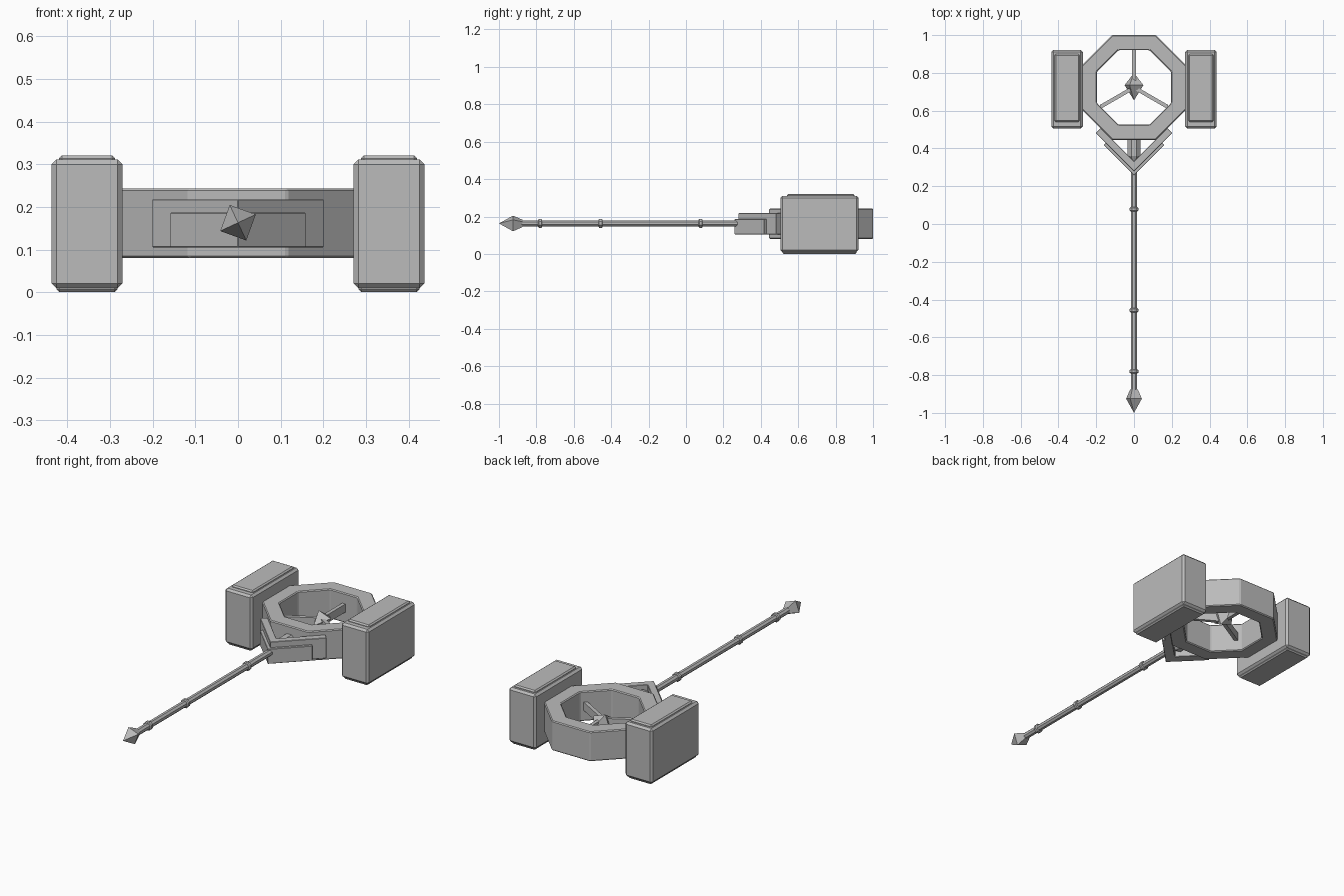
import bpy
import bmesh
import math
from mathutils import Matrix, Vector

cube = bpy.data.objects.get("Cube")
if cube:
    bpy.data.objects.remove(cube, do_unlink=True)

grey = bpy.data.materials.new("stone grey")
grey.use_nodes = True
grey.diffuse_color = (0.5, 0.5, 0.5, 1)
grey.node_tree.nodes["Principled BSDF"].inputs["Base Color"].default_value = (0.5, 0.5, 0.5, 1)

AXIS_Z = 0.163   # height of the handle line
RING_Y = 0.723   # centre of the octagonal head


def finish(name, bm, bevel=0):
    bmesh.ops.recalc_face_normals(bm, faces=bm.faces)
    mesh = bpy.data.meshes.new(name)
    bm.to_mesh(mesh)
    bm.free()
    mesh.materials.append(grey)
    obj = bpy.data.objects.new(name, mesh)
    bpy.context.collection.objects.link(obj)
    if bevel:
        mod = obj.modifiers.new("edge", "BEVEL")
        mod.width = bevel
        mod.segments = 1
    return obj


def box(name, low, high, bevel=0):
    low, high = Vector(low), Vector(high)
    bm = bmesh.new()
    bmesh.ops.create_cube(bm, size=1)
    bmesh.ops.scale(bm, vec=high - low, verts=bm.verts)
    bmesh.ops.translate(bm, vec=(low + high) / 2, verts=bm.verts)
    return finish(name, bm, bevel)


def prism(name, outline, z0, z1, bevel=0):
    bm = bmesh.new()
    face = bm.faces.new([bm.verts.new((x, y, z0)) for x, y in outline])
    top = bmesh.ops.extrude_face_region(bm, geom=[face])["geom"]
    verts = [v for v in top if isinstance(v, bmesh.types.BMVert)]
    bmesh.ops.translate(bm, vec=(0, 0, z1 - z0), verts=verts)
    return finish(name, bm, bevel)


def lathe(name, profile, sides, turn=0):
    """Closed faceted solid along y from (y, radius) pairs."""
    bm = bmesh.new()
    rings = []
    for y, r in profile:
        angles = [turn + math.tau * i / sides for i in range(sides)]
        rings.append([bm.verts.new((r * math.cos(a), y, AXIS_Z + r * math.sin(a))) for a in angles])
    for a, b in zip(rings, rings[1:]):
        for i in range(sides):
            j = (i + 1) % sides
            bm.faces.new((a[i], a[j], b[j], b[i]))
    bm.faces.new(rings[0])
    bm.faces.new(rings[-1])
    bmesh.ops.remove_doubles(bm, verts=bm.verts, dist=0.0005)
    return finish(name, bm)


# Octagonal ring of the head
bm = bmesh.new()
loops = []
for apothem, z in ((0.278, 0.08), (0.278, 0.243), (0.197, 0.243), (0.197, 0.08)):
    r = apothem / math.cos(math.pi / 8)
    angles = [math.pi / 8 + math.tau * i / 8 for i in range(8)]
    loops.append([bm.verts.new((r * math.cos(a), RING_Y + r * math.sin(a), z)) for a in angles])
for k in range(4):
    a, b = loops[k], loops[(k + 1) % 4]
    for i in range(8):
        j = (i + 1) % 8
        bm.faces.new((a[i], a[j], b[j], b[i]))
finish("head_ring", bm, 0.005)

# Striking blocks with raised plates above and below
for side, s in (("left", 1), ("right", -1)):
    cx = s * 0.354
    box(side + "_block", (cx - 0.083, 0.505, 0.01), (cx + 0.083, 0.922, 0.311), 0.011)
    box(side + "_block_cap", (cx - 0.066, 0.54, 0.29), (cx + 0.066, 0.9, 0.321), 0.007)
    box(side + "_block_base", (cx - 0.072, 0.516, 0), (cx + 0.072, 0.911, 0.03), 0.007)


# Layered V bracket joining the handle to the ring
def chevron(name, tip, reach, depth, z1):
    """Right-angled V whose bars have square-cut ends."""
    h = depth / 2
    half = [(reach, tip + reach), (reach - h, tip + reach + h)]
    outline = [(0, tip)] + half + [(0, tip + depth)] + [(-x, y) for x, y in reversed(half)]
    prism(name, outline, 0.105, z1, 0.002)


chevron("bracket", 0.28, 0.202, 0.053, 0.218)
chevron("bracket_plate", 0.259, 0.16, 0.03, 0.187)

# Handle, its bands and the socket
lathe("handle", [(-0.89, 0.018), (0.36, 0.018)], 8, math.pi / 8)
for i, y in enumerate((-0.78, -0.457, 0.078)):
    lathe(f"handle_band_{i + 1}", [(y - 0.011, 0.02), (y - 0.007, 0.025),
                                   (y + 0.007, 0.025), (y + 0.011, 0.02)], 8, math.pi / 8)
lathe("handle_socket", [(0.325, 0.018), (0.36, 0.038), (0.45, 0.038)], 8, math.pi / 8)

# Pointed crystals on the pommel and in the ring
TURN = math.radians(25)
lathe("pommel_spike", [(-1, 0), (-0.925, 0.046), (-0.875, 0.022)], 4, TURN)
lathe("ring_crystal", [(0.655, 0), (0.735, 0.055), (0.79, 0.008)], 4, TURN)

# Three spokes holding the inner crystal
for i, degrees in enumerate((90, 210, 330)):
    bm = bmesh.new()
    bmesh.ops.create_cube(bm, size=1)
    bmesh.ops.scale(bm, vec=(0.2, 0.02, 0.045), verts=bm.verts)
    bmesh.ops.translate(bm, vec=(0.104, 0, 0), verts=bm.verts)
    turn = Matrix.Translation((0, RING_Y, AXIS_Z)) @ Matrix.Rotation(math.radians(degrees), 4, "Z")
    bmesh.ops.transform(bm, matrix=turn, verts=bm.verts)
    finish(f"spoke_{i + 1}", bm)
